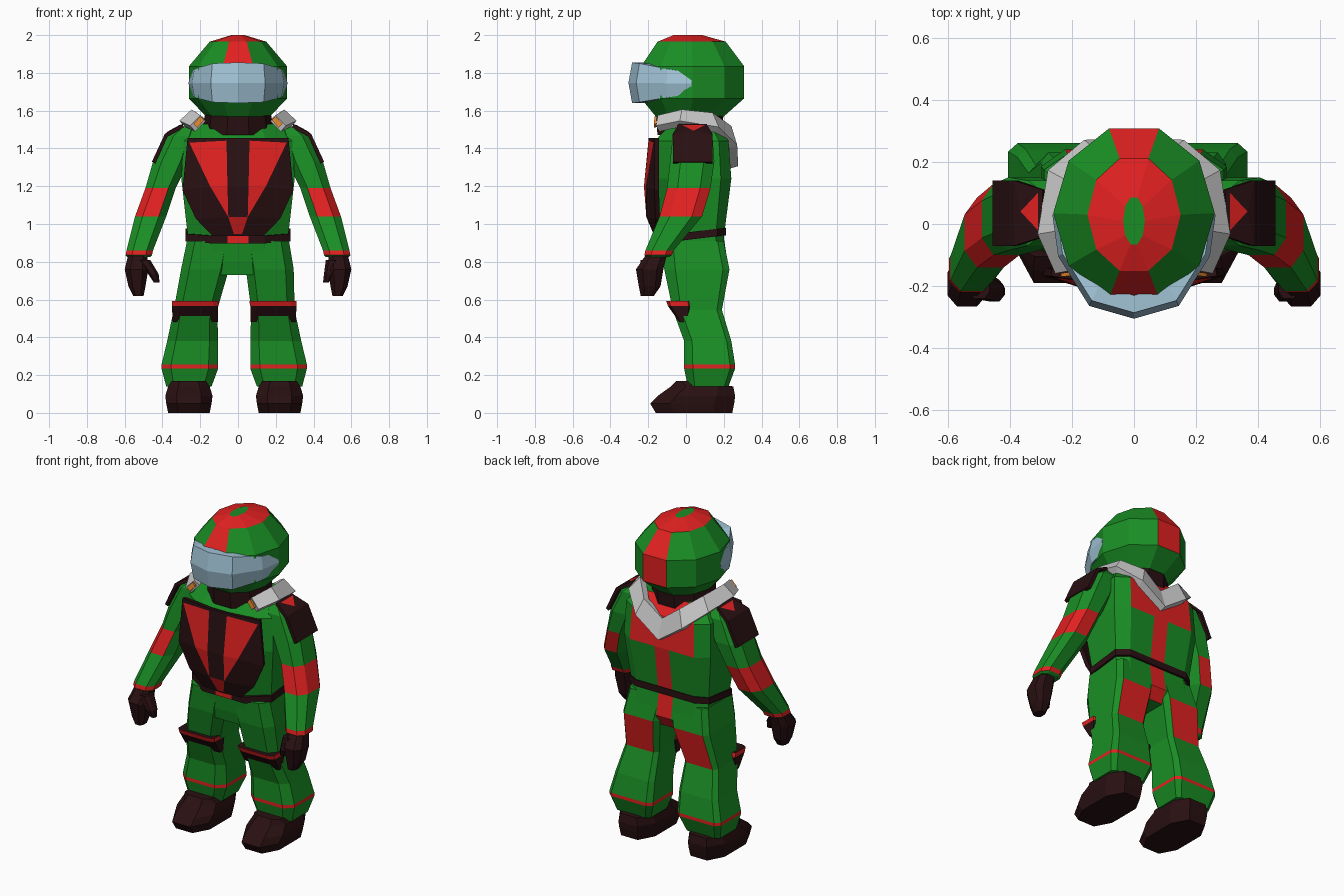
import bpy, bmesh, math
from mathutils import Vector

COLORS = {
    "green": (0.01, 0.27, 0.018, 1), "red": (0.76, 0.015, 0.015, 1),
    "dark": (0.022, 0.005, 0.006, 1), "glass": (0.35, 0.54, 0.66, 1),
    "orange": (0.8, 0.25, 0.03, 1), "grey": None}
MATS = {}
for key, col in COLORS.items():
    if col:
        MATS[key] = bpy.data.materials.new(key)
        MATS[key].diffuse_color = col


def make(name, verts, faces, cols, mirror=False, thick=0):
    """Mesh object with one colour name per face, optional mirror and thickness."""
    used = sorted(set(cols))
    me = bpy.data.meshes.new(name)
    me.from_pydata([Vector(v) for v in verts], [], faces)
    for u in used:
        if u in MATS:
            me.materials.append(MATS[u])
    for p, c in zip(me.polygons, cols):
        p.material_index = used.index(c)
    bm = bmesh.new()
    bm.from_mesh(me)
    bmesh.ops.recalc_face_normals(bm, faces=bm.faces)
    bm.to_mesh(me)
    bm.free()
    ob = bpy.data.objects.new(name, me)
    bpy.context.collection.objects.link(ob)
    if mirror:
        ob.modifiers.new("mirror", 'MIRROR')
    if thick:
        m = ob.modifiers.new("solid", 'SOLIDIFY')
        m.thickness, m.offset = thick, 0
    return ob


def loft(name, rings, color):
    """Closed skin through rings; color is a name or a function (row, side)."""
    pick = color if callable(color) else (lambda r, k: color)
    n = len(rings[0])
    faces, cols = [], []
    for r in range(len(rings) - 1):
        for k in range(n):
            j = (k + 1) % n
            faces.append([r*n + k, r*n + j, (r+1)*n + j, (r+1)*n + k])
            cols.append(pick(r, k))
    top = (len(rings) - 1) * n
    faces += [list(range(n))[::-1], [top + k for k in range(n)]]
    cols += [pick(0, 0), pick(len(rings), 0)]
    return make(name, [p for ring in rings for p in ring], faces, cols)


def box_ring(z, x0, x1, y0, y1, s=1, shift=0, strip=0, tilt=0, c=0.24, cb=None):
    """Chamfered rectangle; sides run front, right, back, left. cb: back chamfer."""
    cb = c if cb is None else cb
    cx, cy, bx, by = (x1 - x0) * c, (y1 - y0) * c, (x1 - x0) * cb, (y1 - y0) * cb
    f = [(x0+cx, y0), (-strip, y0), (strip, y0), (x1-cx, y0), (x1, y0+cy), (x1, y1-by),
         (x1-bx, y1), (strip, y1), (-strip, y1), (x0+bx, y1), (x0, y1-by), (x0, y0+cy)]
    if not strip:
        f = [p for i, p in enumerate(f) if i not in (1, 2, 7, 8)]
    return [(s*x + shift, y, z + tilt*y) for x, y in f]


def round_ring(z, cy, rx, ry, n=10):
    a = [-math.pi/2 - math.pi/n + 2*math.pi*k/n for k in range(n)]
    return [(rx*math.cos(t), cy + ry*math.sin(t), z) for t in a]


# Helmet and neck
def helmet_col(r, k):
    return "green" if r > 3 else "red" if r == 3 or k in (0, 5) and r > 0 else "green"

loft("helmet", [round_ring(*a) for a in [
    (1.57, 0.02, 0.17, 0.19), (1.665, 0.035, 0.26, 0.287), (1.835, 0.035, 0.26, 0.287),
    (1.965, 0.03, 0.15, 0.19), (2.0, 0.01, 0.035, 0.08)]], helmet_col)
loft("neck", [round_ring(1.47, 0.02, 0.19, 0.18), round_ring(1.62, 0.02, 0.17, 0.19)], "dark")

# Visor wrapped round the front of the helmet
cols4 = [(0, -0.295, 1.855, 1.64), (0.14, -0.255, 1.85, 1.645),
         (0.237, -0.10, 1.82, 1.67), (0.255, 0.03, 1.80, 1.69)]
V = []
for x, y, zt, zb in cols4:
    for k, t in [(0.8, 1), (0.97, 1), (1.03, 0.5), (0.97, 0), (0.8, 0)]:
        V.append((x*k, 0.03 + (y - 0.03)*k, zb + (zt - zb)*t))
F = [[c*5 + r, c*5 + r + 1, c*5 + r + 6, c*5 + r + 5] for c in range(3) for r in range(4)]
F.append([15, 16, 17, 18, 19])
make("visor", V, F, ["glass"] * len(F), mirror=True)

# Torso and pelvis
def torso_col(r, k):
    return "red" if k == 7 or (r in (3, 4) and k in (6, 8)) else "green"

loft("torso", [box_ring(z, -w, w, a, b, strip=0.05, cb=0.13) for z, w, a, b in [
    (0.73, 0.20, -0.10, 0.18), (0.80, 0.27, -0.115, 0.22), (0.93, 0.265, -0.13, 0.20),
    (1.24, 0.30, -0.185, 0.24), (1.44, 0.29, -0.165, 0.225), (1.53, 0.22, -0.08, 0.16)]], torso_col)

# Belt with red buckle
loft("belt", [box_ring(z, -0.277, 0.277, -0.145, 0.212, strip=0.055, tilt=0.12, cb=0.13)
              for z in (0.915, 0.955)], lambda r, k: "red" if k == 1 and r == 0 else "dark")

# Chest plate with red V panels
V = [(0, -0.185, 1.455), (0.06, -0.185, 1.44), (0.255, -0.16, 1.43), (0.265, -0.155, 1.455),
     (0, -0.21, 1.2), (0.055, -0.21, 1.2), (0.145, -0.20, 1.2), (0.29, -0.155, 1.18),
     (0, -0.198, 1.04), (0.05, -0.198, 1.04), (0.22, -0.15, 1.03), (0.02, -0.16, 0.95),
     (0.13, -0.145, 0.94), (0, -0.16, 0.94), (0.06, -0.185, 1.455), (0, -0.16, 0.95)]
F = [[0, 14, 1, 5, 4], [14, 3, 2, 1], [1, 2, 6, 5], [5, 6, 9], [4, 5, 9, 8], [2, 3, 7, 6],
     [6, 7, 10, 9], [9, 10, 12, 11], [8, 9, 11, 15], [15, 11, 12, 13]]
make("chest_plate", V, F, ["dark", "dark", "red", "red", "dark", "dark", "dark", "dark", "red", "dark"],
     mirror=True, thick=0.025)

# Grey collar draped over shoulders to a V on the back
V = [(0, 0.215, 1.42), (0, 0.255, 1.30), (0.12, 0.22, 1.51), (0.16, 0.25, 1.41),
     (0.205, 0.13, 1.575), (0.265, 0.16, 1.50), (0.23, -0.02, 1.59), (0.295, -0.03, 1.53),
     (0.185, -0.14, 1.56), (0.24, -0.15, 1.505)]
F = [[i, i+1, i+3, i+2] for i in range(0, 8, 2)]
make("collar", V, F, ["grey"] * 4, mirror=True, thick=0.045)
V = [(0.18, -0.160, 1.55), (0.215, -0.164, 1.51), (0.235, -0.164, 1.53), (0.20, -0.160, 1.57)]
make("collar_tip", V, [[0, 1, 2, 3]], ["orange"], mirror=True, thick=0.012)

# Dark shoulder pads with a red triangle on top
V = [(0.29, -0.04, 1.52), (0.29, 0.11, 1.52), (0.305, -0.02, 1.515), (0.305, 0.10, 1.515),
     (0.36, 0.04, 1.485), (0.38, -0.07, 1.47), (0.38, 0.14, 1.47), (0.447, -0.07, 1.325),
     (0.447, 0.14, 1.325)]
F = [[2, 4, 3], [0, 5, 4, 2], [1, 3, 4, 6], [0, 2, 3, 1], [4, 5, 6], [5, 7, 8, 6]]
make("shoulder_pad", V, F, ["red"] + ["dark"] * 5, mirror=True, thick=0.02)

# Limbs, built once per side (the legs stand slightly off-centre)
def arm_col(r, k):
    return "red" if r == 1 or (r == 3 and k not in (5, 6, 7)) else "green"

def leg_col(r, k):
    return "red" if r == 1 or (r == 4 and k == 4) else "green"

for s, side in ((1, "right"), (-1, "left")):
    d = -0.02
    loft(side + "_arm", [box_ring(*a, s=s) for a in [
        (0.825, 0.465, 0.585, -0.21, -0.09), (0.835, 0.455, 0.595, -0.22, -0.075),
        (0.86, 0.45, 0.59, -0.215, -0.065), (1.04, 0.38, 0.545, -0.14, 0.085),
        (1.19, 0.33, 0.49, -0.10, 0.13), (1.33, 0.26, 0.45, -0.085, 0.15),
        (1.465, 0.22, 0.38, -0.07, 0.14), (1.515, 0.22, 0.31, -0.03, 0.10)]], arm_col)
    loft(side + "_hand", [box_ring(*a, s=s) for a in [
        (0.62, 0.50, 0.555, -0.24, -0.17), (0.67, 0.49, 0.58, -0.25, -0.135),
        (0.76, 0.475, 0.60, -0.265, -0.12), (0.84, 0.48, 0.58, -0.21, -0.10)]], "dark")
    t = 0 if s < 0 else 0.035
    loft(side + "_thumb", [box_ring(*a, s=s) for a in [
        (0.69, 0.415 + t, 0.445 + t, -0.235, -0.20), (0.735, 0.42 + t, 0.475 + t, -0.25, -0.18),
        (0.81, 0.465, 0.53, -0.24, -0.15)]], "dark")
    loft(side + "_leg", [box_ring(*a, s=s, shift=d*min(1, max(0, (0.8-a[0])/0.25)), c=0.17, cb=0.1) for a in [
        (0.14, 0.12, 0.36, 0.01, 0.225), (0.235, 0.085, 0.385, -0.01, 0.26),
        (0.255, 0.085, 0.385, -0.01, 0.26), (0.38, 0.085, 0.355, -0.01, 0.24),
        (0.545, 0.09, 0.32, -0.07, 0.19), (0.76, 0.045, 0.298, -0.115, 0.23),
        (0.91, 0.02, 0.27, -0.125, 0.20)]], leg_col)
    loft(side + "_knee_pad", [box_ring(*a, s=s, shift=d, c=0.12) for a in [
        (0.48, 0.085, 0.325, -0.035, 0.01), (0.565, 0.085, 0.33, -0.095, 0.03),
        (0.592, 0.08, 0.33, -0.105, 0.025)]], lambda r, k: "red" if r == 1 else "dark")
    loft(side + "_boot", [box_ring(*a, s=s, shift=d) for a in [
        (0.0, 0.13, 0.35, -0.16, 0.245), (0.05, 0.12, 0.36, -0.19, 0.255),
        (0.09, 0.115, 0.365, -0.15, 0.26), (0.14, 0.13, 0.35, -0.08, 0.25),
        (0.17, 0.15, 0.33, -0.05, 0.06)]], "dark")
